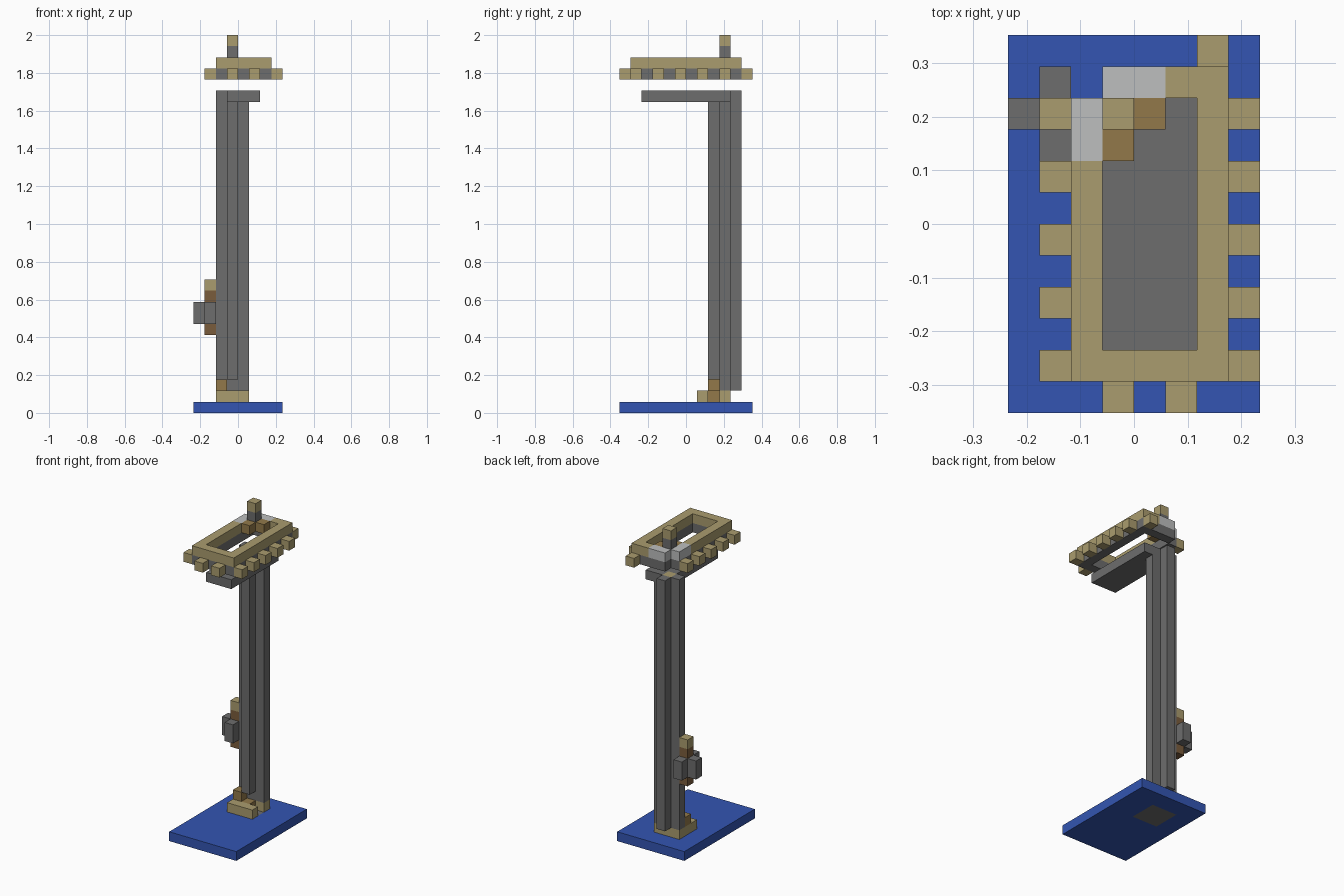
import bpy, bmesh
from mathutils import Vector

cube = bpy.data.objects.get("Cube")
if cube:
    bpy.data.objects.remove(cube, do_unlink=True)

U = 2 / 34                      # edge length of one block
ORIGIN = Vector((-4, -6, 0))    # grid corner, in blocks


def material(name, hex_code):
    def linear(c):
        return c / 12.92 if c <= 0.04045 else ((c + 0.055) / 1.055) ** 2.4
    rgb = [linear(int(hex_code[i:i + 2], 16) / 255) for i in (0, 2, 4)]
    m = bpy.data.materials.new(name)
    m.use_nodes = True
    m.diffuse_color = (*rgb, 1)
    m.node_tree.nodes["Principled BSDF"].inputs["Base Color"].default_value = (*rgb, 1)
    return m


BLUE = material("water blue", "3355B2")
TAN = material("sandstone tan", "AA9C6E")
GRAY = material("stone gray", "6D6D6D")
BROWN = material("light wood brown", "92794A")
DARK = material("dark wood brown", "7A5C3C")
WHITE = material("pale gray", "BDBFBF")


def block(x, y, z):
    """Cells in half-open ranges; a plain number means one block."""
    spans = [range(*s) if isinstance(s, tuple) else (s,) for s in (x, y, z)]
    return {(a, b, c) for a in spans[0] for b in spans[1] for c in spans[2]}


def part(name, mat, cells):
    """Skin a set of cells with outer faces only, then merge flat areas."""
    bm = bmesh.new()
    for cell in cells:
        for axis in range(3):
            for side in (0, 1):
                n = list(cell)
                n[axis] += 2 * side - 1
                if tuple(n) in cells:
                    continue
                u, v = (axis + 1) % 3, (axis + 2) % 3
                corners = []
                for du, dv in ((0, 0), (1, 0), (1, 1), (0, 1)):
                    p = list(cell)
                    p[axis] += side
                    p[u] += du
                    p[v] += dv
                    corners.append(bm.verts.new((Vector(p) + ORIGIN) * U))
                bm.faces.new(corners if side else corners[::-1])
    bmesh.ops.remove_doubles(bm, verts=bm.verts, dist=U / 100)
    bmesh.ops.dissolve_limit(bm, angle_limit=0.01, verts=bm.verts, edges=bm.edges)
    mesh = bpy.data.meshes.new(name)
    bm.to_mesh(mesh)
    bm.free()
    mesh.materials.append(mat)
    obj = bpy.data.objects.new(name, mesh)
    bpy.context.collection.objects.link(obj)


# Base slab with a stone footing set into it
footing = block((2, 5), (7, 10), 0)
part("base", BLUE, block((0, 8), (0, 12), 0) - footing)
part("footing", GRAY, footing)

# Foot of the column
foot_gap = block((3, 5), 8, 1)
part("foot", TAN, block((2, 5), (7, 10), 1) - foot_gap)
part("foot_core", BROWN, block(3, 8, 1))
part("foot_step", BROWN, block(2, 8, 2))

# Cross-shaped column and the arm reaching forward from its top
cap = block(3, 9, 28)
column = block((2, 5), 9, (2, 29)) | block(3, 10, (2, 29)) | block(3, 8, (3, 29))
arm = block((3, 6), (2, 10), 28)
part("column_and_arm", GRAY, (column | arm) - cap)
part("column_cap", TAN, cap)

# Lantern on the side of the column
part("lantern_wood", DARK, block(1, 9, (7, 11)))
part("lantern_top", TAN, block(1, 9, 11))
part("lantern_sides", GRAY,
     block(0, 9, (8, 10)) | block(1, 8, (8, 10)) | block(1, 10, (8, 10)))


# Floating rim: stone course below, sandstone course above, one corner open
def rim(z):
    outer = block((2, 7), (1, 11), z)
    return outer - block((3, 6), (2, 10), z) - block(2, 10, z)


pale = block(2, (8, 10), 31) | block((3, 5), 10, 31)
part("rim_lower", GRAY, rim(30))
part("rim_upper", TAN, rim(31) - pale)
part("rim_pale_blocks", WHITE, pale)

# Studs around the rim
studs = block(6, 11, 30) | block(3, 0, 30) | block(5, 0, 30)
for row in range(1, 11, 2):
    studs |= block(1, row, 30) | block(7, row, 30)
part("rim_studs", TAN, studs)

# Finial post with two wooden supports
part("finial_post", GRAY, block(3, 9, (31, 33)))
part("finial_tip", TAN, block(3, 9, 33))
part("finial_supports", BROWN, block(4, 9, 31) | block(3, 8, 31))
